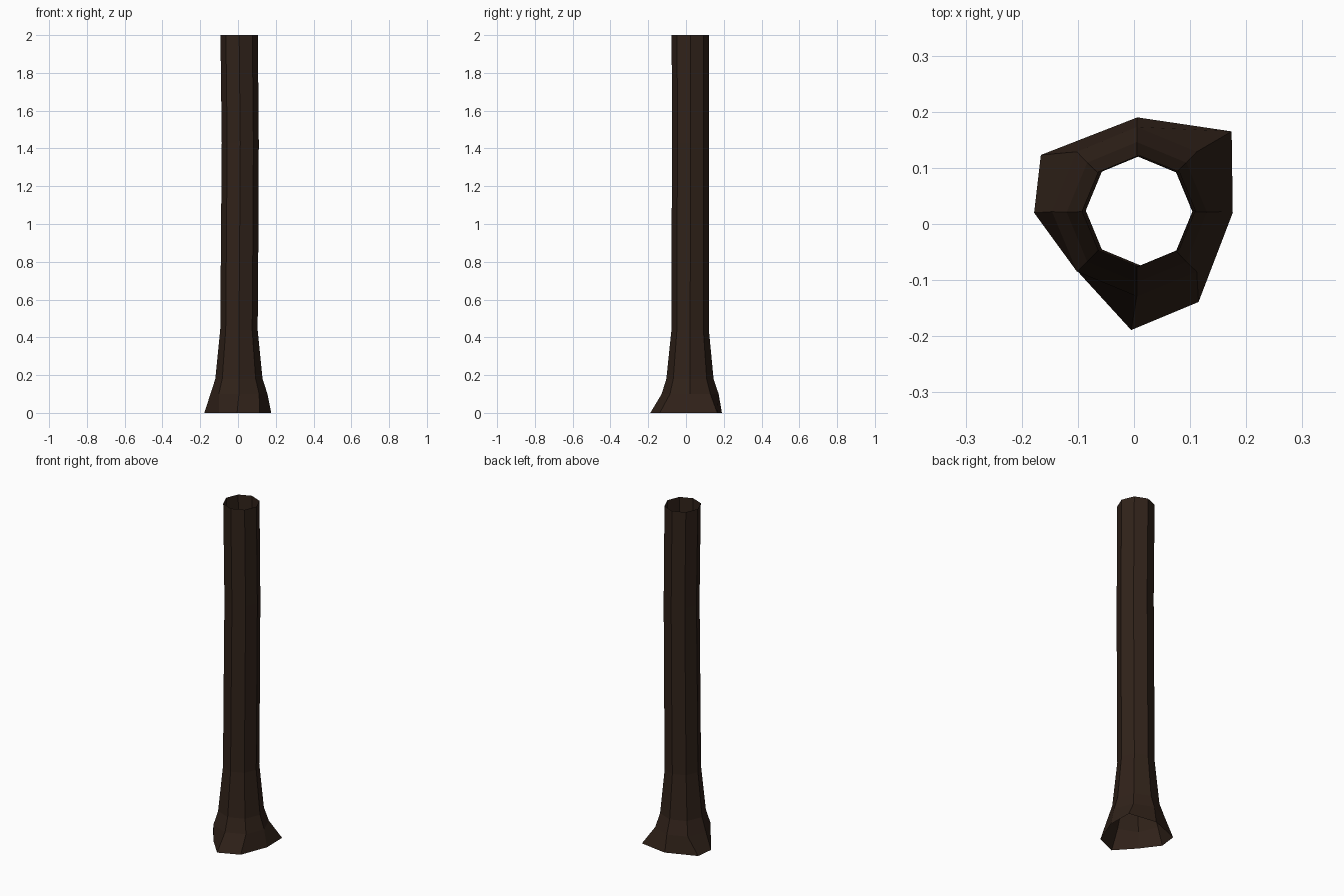
import bpy, bmesh, math

if "Cube" in bpy.data.objects:
    bpy.data.objects.remove(bpy.data.objects["Cube"])

SIDES = 8
# flared root outline on the ground (x, y), counter-clockwise from +x
ROOT = [(0.176, 0.02), (0.174, 0.165), (0.006, 0.19), (-0.166, 0.123),
        (-0.178, 0.02), (-0.1, -0.085), (-0.005, -0.189), (0.115, -0.139)]
# octagonal rings up the trunk: height, centre x, centre y, radius
RINGS = [(0.10, 0.005, 0.022, 0.151), (0.18, 0.005, 0.021, 0.125),
         (0.44, 0.005, 0.022, 0.099), (0.95, 0.009, 0.023, 0.099),
         (1.43, 0.012, 0.024, 0.098), (2.00, 0.006, 0.023, 0.099)]


def octagon(z, cx, cy, r):
    return [(cx + r * math.cos(i * math.tau / SIDES),
             cy + r * math.sin(i * math.tau / SIDES), z) for i in range(SIDES)]


# open trunk tube: bridge each ring to the next, no caps
bm = bmesh.new()
loops = [[(x, y, 0) for x, y in ROOT]] + [octagon(*ring) for ring in RINGS]
loops = [[bm.verts.new(p) for p in loop] for loop in loops]
for low, high in zip(loops, loops[1:]):
    for i in range(SIDES):
        j = (i + 1) % SIDES
        bm.faces.new((low[i], low[j], high[j], high[i]))

mesh = bpy.data.meshes.new("tree_trunk")
bm.to_mesh(mesh)
bm.free()
trunk = bpy.data.objects.new("tree_trunk", mesh)
bpy.context.collection.objects.link(trunk)

# dark bark
bark = bpy.data.materials.new("dark_bark")
bark.diffuse_color = (0.03, 0.016, 0.010, 1)
bark.use_nodes = True
bark.node_tree.nodes["Principled BSDF"].inputs["Base Color"].default_value = bark.diffuse_color
mesh.materials.append(bark)
